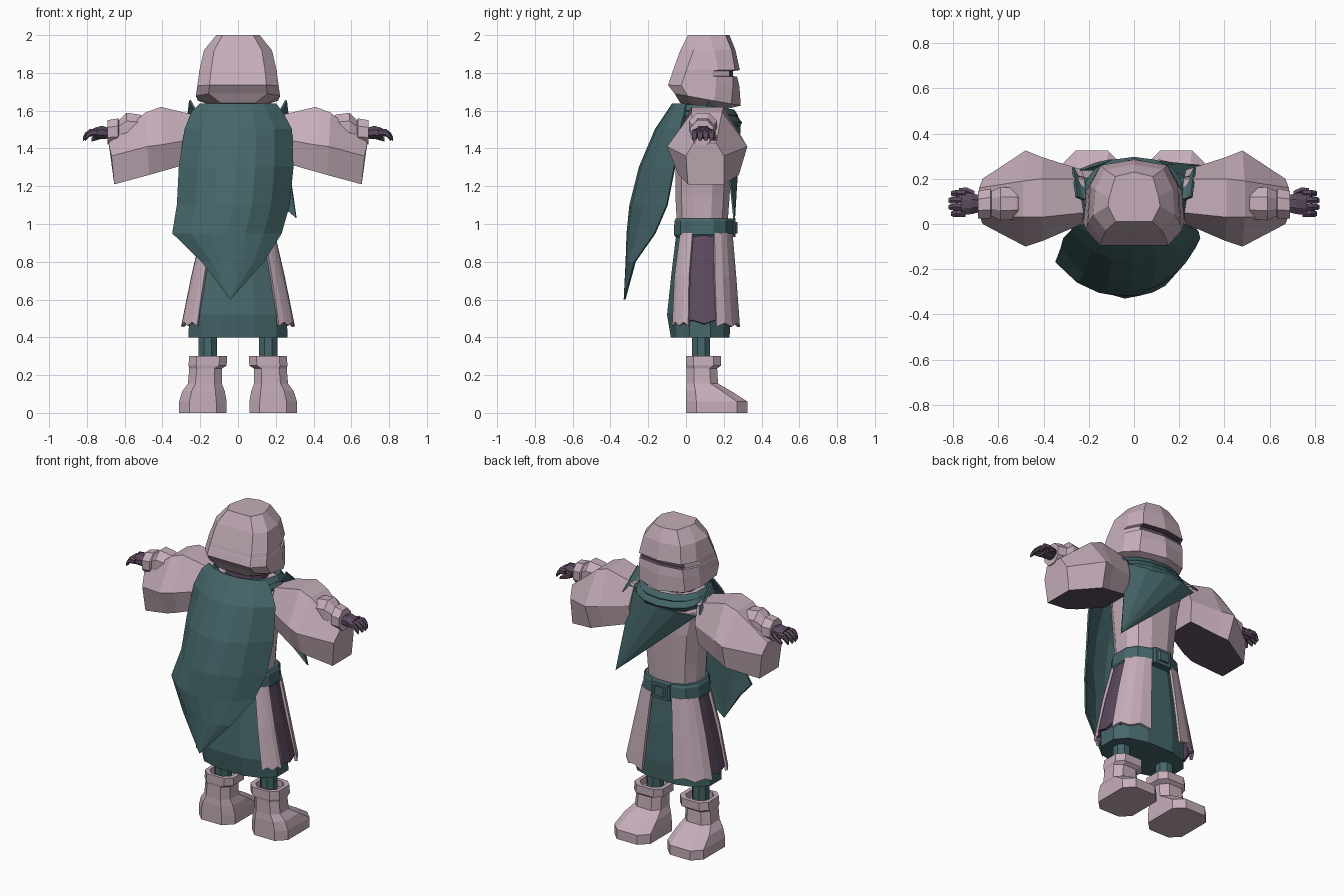
import bpy, bmesh, math
from mathutils import Vector

cube = bpy.data.objects.get("Cube")
if cube:
    bpy.data.objects.remove(cube, do_unlink=True)


def make_material(name, rgb):
    m = bpy.data.materials.new(name)
    m.use_nodes = True
    col = (*rgb, 1)
    m.diffuse_color = col
    m.node_tree.nodes["Principled BSDF"].inputs["Base Color"].default_value = col
    return m


PINK = make_material("dusty pink", (0.56, 0.42, 0.49))
TEAL = make_material("deep teal", (0.06, 0.135, 0.145))
PLUM = make_material("dark plum", (0.105, 0.068, 0.112))


def finish(name, bm, mats, rule=None, thick=0):
    bmesh.ops.recalc_face_normals(bm, faces=bm.faces)
    if rule:
        for f in bm.faces:
            f.material_index = int(rule(f.normal, f.calc_center_median()))
    me = bpy.data.meshes.new(name)
    bm.to_mesh(me)
    bm.free()
    for m in mats:
        me.materials.append(m)
    ob = bpy.data.objects.new(name, me)
    bpy.context.collection.objects.link(ob)
    if thick:
        mod = ob.modifiers.new("thickness", 'SOLIDIFY')
        mod.thickness, mod.offset = thick, 0
    return ob


def loft(name, rings, mats, rule=None, side=1, closed=False):
    """Skin a row of equal-sized point loops; closed joins last to first."""
    bm = bmesh.new()
    vs = [[bm.verts.new((p[0] * side, p[1], p[2])) for p in r] for r in rings]
    n = len(vs[0])
    pairs = list(zip(vs, vs[1:])) + ([(vs[-1], vs[0])] if closed else [])
    for a, b in pairs:
        for i in range(n):
            j = (i + 1) % n
            bm.faces.new((a[i], a[j], b[j], b[i]))
    if not closed:
        bm.faces.new(vs[0])
        bm.faces.new(vs[-1])
    return finish(name, bm, mats, rule)


def sheet(name, rows, mat, thick=0.012, side=1):
    """Cloth from a grid of points."""
    bm = bmesh.new()
    vs = [[bm.verts.new((p[0] * side, p[1], p[2])) for p in r] for r in rows]
    for a, b in zip(vs, vs[1:]):
        for i in range(len(a) - 1):
            bm.faces.new((a[i], a[i + 1], b[i + 1], b[i]))
    bmesh.ops.remove_doubles(bm, verts=bm.verts, dist=0.0005)
    return finish(name, bm, [mat], thick=thick)


def oval_point(deg, z, rx, y0, y1, power=0.8):
    a = math.radians(deg)
    c, s = math.cos(a), math.sin(a)
    return (math.copysign(abs(c) ** power * rx, c),
            (y0 + y1) / 2 + math.copysign(abs(s) ** power, s) * (y1 - y0) / 2, z)


def oval(z, rx, y0, y1, n=12, power=0.8):
    return [oval_point(360 * (i + 0.5) / n, z, rx, y0, y1, power) for i in range(n)]


def chamfered(z, x0, x1, y0, y1, c):
    return [(x1, y0 + c, z), (x1, y1 - c, z), (x1 - c, y1, z), (x0 + c, y1, z),
            (x0, y1 - c, z), (x0, y0 + c, z), (x0 + c, y0, z), (x1 - c, y0, z)]


def x_ring(x, cy, cz, ry, rz, n=8):
    return [(x, cy + ry * math.cos(math.tau * (i + 0.5) / n),
             cz + rz * math.sin(math.tau * (i + 0.5) / n)) for i in range(n)]


# Hooded head with a recessed eye slit
def head_ring(z, w, front, back, tilt=0, point=0.0):
    half = [(w * 0.72, front - 0.02), (w * 0.95, front - 0.11),
            (w, back + 0.07), (w * 0.7, back)]
    pts = [(0, front + point)] + half + [(-x, y) for x, y in reversed(half)]
    return [(x, y, z - tilt * (y - back)) for x, y in pts]


loft("hood", [
    head_ring(1.64, 0.13, 0.22, -0.03, 0.12),
    head_ring(1.69, 0.223, 0.26, -0.06, 0.18, 0.03),
    head_ring(1.735, 0.215, 0.268, -0.095, 0.02, 0.015),
    head_ring(1.78, 0.209, 0.27, -0.08),
    head_ring(1.783, 0.208, 0.25, -0.078),
    head_ring(1.81, 0.205, 0.25, -0.07),
    head_ring(1.815, 0.204, 0.28, -0.068, 0, 0.005),
    head_ring(1.92, 0.18, 0.262, -0.03),
    head_ring(2.0, 0.115, 0.23, 0.01)], [PINK, PLUM],
    lambda n, c: 1.779 < c.z < 1.816 and c.y > 0.22)

# Torso, neck, belt and buckle
loft("torso", [oval(0.95, 0.165, -0.05, 0.22), oval(1.15, 0.175, -0.06, 0.235),
               oval(1.35, 0.2, -0.06, 0.245), oval(1.5, 0.235, -0.04, 0.235),
               oval(1.59, 0.2, -0.01, 0.2)], [PINK])
loft("neck", [oval(1.55, 0.13, -0.02, 0.19), oval(1.68, 0.12, -0.01, 0.2)], [PLUM])
loft("belt", [oval(0.93, 0.19, -0.06, 0.245), oval(0.945, 0.2, -0.068, 0.252),
              oval(1.015, 0.195, -0.066, 0.25), oval(1.03, 0.185, -0.058, 0.243)], [TEAL])
for name, w, h, y in (("buckle_plate", 0.065, 0.05, 0.262), ("buckle_face", 0.04, 0.03, 0.272)):
    loft(name, [[(x, yy, z) for x, yy, z in chamfered(zz, -w, w, 0.23, y, 0.01)]
                for zz in (0.98 - h, 0.98 + h)], [TEAL])

# Under skirt
loft("skirt", [oval(0.4, 0.27, -0.085, 0.235), oval(0.52, 0.265, -0.105, 0.242),
               oval(0.75, 0.22, -0.08, 0.235), oval(0.95, 0.175, -0.055, 0.22)], [TEAL])


# Coat tails split at the front, sides and back
def coat_panel(name, a0, a1, mat, grow, hem, side):
    rows = []
    for z, rx, y0, y1 in ((0.95, 0.19, -0.05, 0.24), (0.72, 0.245, -0.085, 0.26),
                          (hem, 0.3, -0.1, 0.28)):
        rows.append([oval_point(a0 + (a1 - a0) * i / 4, z + 0.02 * (z == hem) * (i % 2),
                                rx + grow, y0 - grow, y1 + grow) for i in range(5)])
    sheet(name, rows, mat, 0.016, side)


for side, label in ((1, "left"), (-1, "right")):
    coat_panel(label + "_front_coat_tail", 16, 74, PINK, 0.004, 0.455, side)
    coat_panel(label + "_back_coat_tail", -50, -18, PINK, 0.004, 0.46, side)
    coat_panel(label + "_side_panel", -28, 30, PLUM, -0.01, 0.47, side)

    # Leg and boot
    loft(label + "_leg", [oval(z, 0.16, 0, 0.1, 8, 1) and
                          [(0.16 + 0.052 * math.cos(math.tau * (i + 0.5) / 8),
                            0.08 + 0.052 * math.sin(math.tau * (i + 0.5) / 8), z)
                           for i in range(8)] for z in (0.25, 0.55)], [TEAL], side=side)
    loft(label + "_boot", [
        chamfered(0, 0.06, 0.312, 0, 0.325, 0.055),
        chamfered(0.06, 0.06, 0.312, 0, 0.325, 0.055),
        chamfered(0.115, 0.07, 0.295, 0, 0.24, 0.05),
        chamfered(0.155, 0.085, 0.265, 0.003, 0.17, 0.04),
        chamfered(0.235, 0.085, 0.258, 0.003, 0.165, 0.04),
        chamfered(0.25, 0.06, 0.262, 0, 0.185, 0.04),
        chamfered(0.3, 0.058, 0.258, 0, 0.185, 0.04),
        chamfered(0.3, 0.085, 0.235, 0.02, 0.16, 0.035),
        chamfered(0.26, 0.085, 0.235, 0.02, 0.16, 0.035)], [PINK], side=side)

    # Wide hanging sleeve: top, middle and bottom pairs per section
    sections = []
    for xt, xb, top, mid, low in (
            (0.22, 0.24, (0.05, 0.2, 1.575), (0.0, 0.24, 1.45), (0.03, 0.22, 1.325)),
            (0.41, 0.40, (0.03, 0.2, 1.62), (-0.075, 0.295, 1.42), (-0.03, 0.26, 1.28)),
            (0.49, 0.47, (0.03, 0.19, 1.59), (-0.1, 0.325, 1.41), (-0.04, 0.28, 1.26)),
            (0.685, 0.655, (0.04, 0.16, 1.43), (0.0, 0.2, 1.36), (0.01, 0.2, 1.21))):
        xm = (xt + xb) / 2
        sections.append([(xt, top[0], top[2]), (xt, top[1], top[2]),
                         (xm, mid[1], mid[2]), (xb, low[1], low[2]),
                         (xb, low[0], low[2]), (xm, mid[0], mid[2])])
    loft(label + "_sleeve", sections, [PINK, PLUM], lambda n, c: n.z < -0.8, side)
    loft(label + "_forearm", [x_ring(0.48, 0.09, 1.5, 0.06, 0.06), x_ring(0.52, 0.09, 1.51, 0.075, 0.075),
                              x_ring(0.59, 0.09, 1.515, 0.08, 0.08), x_ring(0.63, 0.09, 1.495, 0.06, 0.06),
                              x_ring(0.635, 0.09, 1.49, 0.072, 0.075),
                              x_ring(0.69, 0.085, 1.485, 0.066, 0.07)], [PINK], side=side)

    # Gloved hand with curled fingers and thumb
    loft(label + "_palm", [x_ring(0.68, 0.09, 1.48, 0.04, 0.03), x_ring(0.72, 0.09, 1.485, 0.05, 0.038),
                           x_ring(0.765, 0.09, 1.48, 0.055, 0.03)], [PLUM], side=side)
    for k in range(4):
        y = 0.045 + 0.03 * k
        tip = 0.81 + 0.01 * (k in (1, 2))
        loft(f"{label}_finger_{k + 1}", [x_ring(0.745, y, 1.485, 0.016, 0.02, 6),
                                         x_ring(0.785, y, 1.482, 0.017, 0.02, 6),
                                         x_ring(tip - 0.01, y, 1.465, 0.016, 0.018, 6),
                                         x_ring(tip, y, 1.45, 0.01, 0.012, 6)], [PLUM], side=side)
    loft(label + "_thumb", [x_ring(0.705, 0.13, 1.475, 0.018, 0.018, 6),
                            x_ring(0.74, 0.148, 1.462, 0.016, 0.016, 6),
                            x_ring(0.775, 0.15, 1.447, 0.01, 0.01, 6)], [PLUM], side=side)

    # Loose scarf end at the shoulder
    sheet(label + "_scarf_end", [[(0.19, 0.1, 1.58), (0.2, 0.2, 1.55)],
                                 [(0.23, 0.11, 1.61), (0.25, 0.21, 1.56)],
                                 [(0.255, 0.12, 1.655), (0.27, 0.25, 1.53)]], TEAL, side=side)

# Scarf wraps, drooping toward the face side
for k, (rx, front, back, z, drop) in enumerate(((0.2, 0.255, -0.06, 1.6, 0.15),
                                               (0.215, 0.275, -0.065, 1.575, 0.2))):
    wraps = []
    for i in range(16):
        x, y, _ = oval_point(i * 22.5, 0, rx, back, front, 0.9)
        zc = z - drop * max(0, y - 0.08)
        out = Vector((x / rx, (y - 0.1) / 0.17, 0)).normalized() * 0.022
        wraps.append([(x + out.x, y + out.y, zc), (x, y, zc + 0.032),
                      (x - out.x, y - out.y, zc), (x, y, zc - 0.032)])
    loft(f"scarf_wrap_{k + 1}", wraps, [TEAL], closed=True)

# Kerchief corner hanging to one side of the chest
a, b, tip = Vector((0.23, 0.2, 1.54)), Vector((-0.24, 0.24, 1.51)), Vector((0.31, 0.255, 1.03))
rows = []
for r in range(5):
    t = r / 4
    left, right = a.lerp(tip, t), b.lerp(tip, t)
    rows.append([left.lerp(right, s / 4) +
                 Vector((0, 0.26 * (s / 4) * (1 - s / 4) * (1 - t), 0)) for s in range(5)])
sheet("kerchief", rows, TEAL, 0.01)

# Long cape: height, two edges, middle depth, edge depths
cape = [(1.635, -0.2, 0.2, -0.07, 0.0), (1.59, -0.245, 0.235, -0.1, -0.005),
        (1.5, -0.28, 0.283, -0.16, -0.03), (1.3, -0.31, 0.29, -0.245, -0.06),
        (1.1, -0.32, 0.27, -0.295, -0.1), (0.95, -0.345, 0.228, -0.31, -0.165),
        (0.8, -0.19, 0.135, -0.315, -0.27), (0.6, -0.04, -0.04, -0.325, -0.325)]
sheet("cape", [[(x0 + (x1 - x0) * i / 6, yc + (ye - yc) * abs(i / 3 - 1) ** 2.4, z)
                for i in range(7)] for z, x0, x1, yc, ye in cape], TEAL, 0.01)
